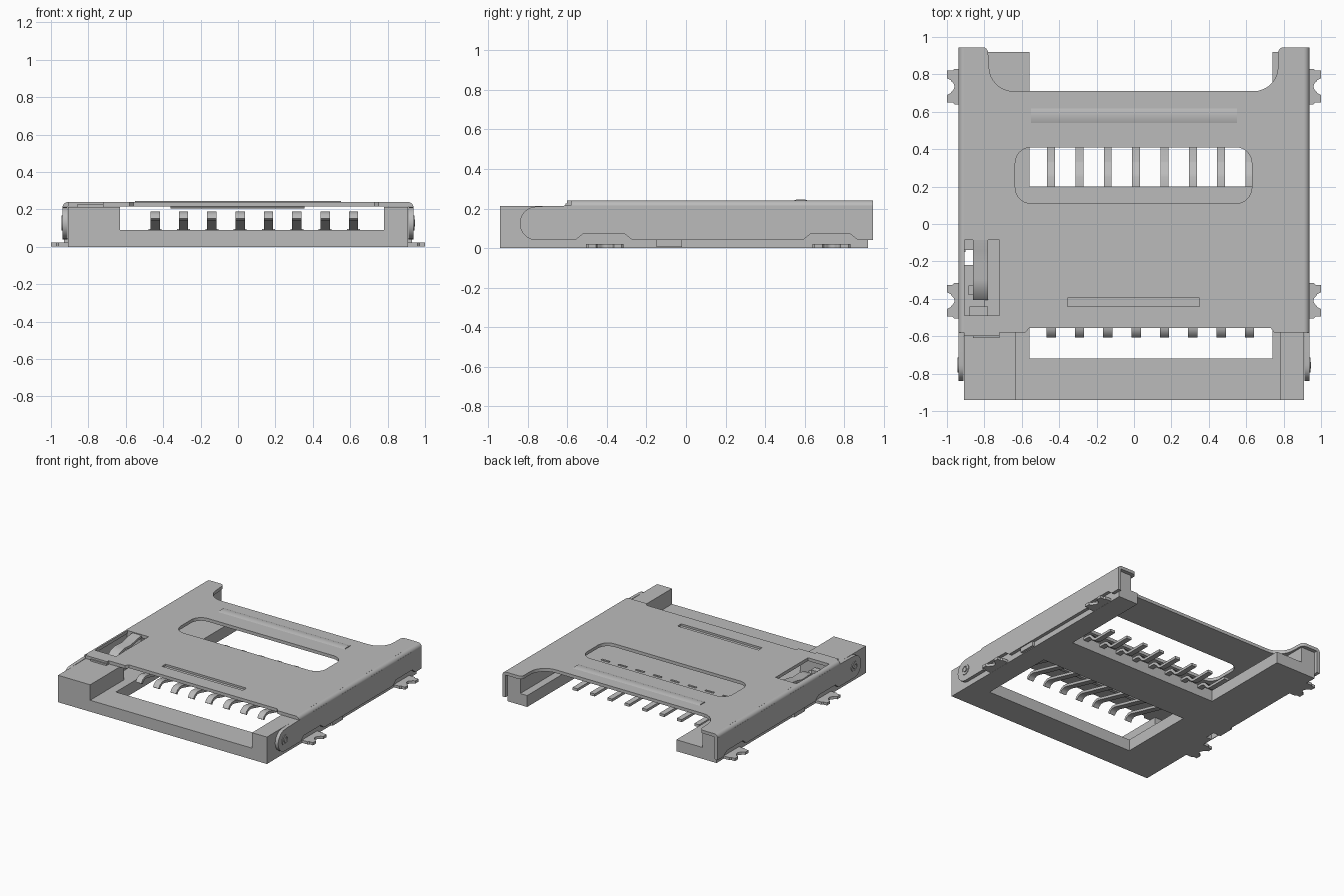
import bpy, bmesh, math
from mathutils import Matrix, Vector

if "Cube" in bpy.data.objects:
    bpy.data.objects.remove(bpy.data.objects["Cube"])

metal = bpy.data.materials.new("grey_metal")
metal.diffuse_color = (0.5, 0.5, 0.5, 1)
metal.use_nodes = True
metal.node_tree.nodes["Principled BSDF"].inputs["Base Color"].default_value = metal.diffuse_color

AXES = {'z': Matrix.Identity(3),
        'x': Matrix(((0, 0, 1), (1, 0, 0), (0, 1, 0))),   # loop is (y, z)
        'y': Matrix(((0, 1, 0), (0, 0, 1), (1, 0, 0)))}   # loop is (z, x)


def prism(name, loops, lo, hi, axis='z', smooth=30):
    """Extrude a filled outline (later loops are holes) from lo to hi along an axis."""
    cu = bpy.data.curves.new(name, 'CURVE')
    cu.dimensions = '2D'
    cu.fill_mode = 'BOTH'
    cu.extrude = (hi - lo) / 2
    for loop in loops:
        sp = cu.splines.new('POLY')
        sp.points.add(len(loop) - 1)
        for p, (u, v) in zip(sp.points, loop):
            p.co = (u, v, 0, 1)
        sp.use_cyclic_u = True
    ob = bpy.data.objects.new(name, cu)
    bpy.context.collection.objects.link(ob)
    bpy.ops.object.select_all(action='DESELECT')
    bpy.context.view_layer.objects.active = ob
    ob.select_set(True)
    bpy.ops.object.convert(target='MESH')
    ob = bpy.context.view_layer.objects.active
    bm = bmesh.new()
    bm.from_mesh(ob.data)
    for v in bm.verts:
        v.co = AXES[axis] @ (v.co + Vector((0, 0, (lo + hi) / 2)))
    bmesh.ops.remove_doubles(bm, verts=bm.verts, dist=1e-5)
    bmesh.ops.recalc_face_normals(bm, faces=bm.faces)
    bm.to_mesh(ob.data)
    bm.free()
    ob.data.materials.clear()
    ob.data.materials.append(metal)
    bpy.ops.object.shade_smooth_by_angle(angle=math.radians(smooth))
    return ob


def rect(x0, x1, y0, y1):
    return [(x0, y0), (x1, y0), (x1, y1), (x0, y1)]


def box(name, x0, x1, y0, y1, z0, z1):
    return prism(name, [rect(x0, x1, y0, y1)], z0, z1)


def arc(cx, cy, r, a0, a1, n=8):
    return [(cx + r * math.cos(math.radians(a0 + (a1 - a0) * i / n)),
             cy + r * math.sin(math.radians(a0 + (a1 - a0) * i / n))) for i in range(n + 1)]


def ribbon(path, t):
    """Closed outline of a strip of thickness t along a path."""
    left, right = [], []
    for i, p in enumerate(path):
        a, b = Vector(path[max(i - 1, 0)]), Vector(path[min(i + 1, len(path) - 1)])
        d = (b - a).normalized()
        n = Vector((-d.y, d.x)) * t / 2
        left.append(tuple(Vector(p) + n))
        right.append(tuple(Vector(p) - n))
    return left + right[::-1]


# Base frame: one floor with an open back bay, a front window and a switch hole
floor = [(-.91, -.94), (.91, -.94), (.91, .92), (.74, .92), (.74, .20),
         (-.56, .20), (-.56, .92), (-.91, .92)]
prism("base_floor", [floor, rect(-.56, .74, -.72, -.12), rect(-.905, -.86, -.22, -.14)], 0, .09)

# Raised front corners and side walls of the base
box("front_left_block", -.91, -.63, -.94, -.52, .09, .212)
box("front_right_block", .78, .91, -.94, -.52, .09, .212)
box("left_wall_rear", -.91, -.79, -.08, .92, .09, .212)
box("right_wall", .80, .91, -.52, .92, .09, .212)
box("switch_wall", -.80, -.72, -.52, -.08, .09, .13)
box("switch_stop", -.88, -.78, -.49, -.44, .09, .18)

# Shell top plate with concave rear corners
top = [(-.91, -.60), (-.72, -.60), (-.72, -.58), (-.58, -.58), (-.56, -.555), (.73, -.555),
       (.75, -.58), (.91, -.58), (.91, .945)]
top += arc(.80, .915, .03, 90, 180, 4) + arc(.64, .84, .13, 0, -90)
top += arc(-.645, .84, .13, -90, -180) + arc(-.81, .915, .03, 0, 90, 4) + [(-.91, .945)]
r = .085
slot = (arc(.63 - r, .11 + r, r, -90, 0) + arc(.63 - r, .41 - r, r, 0, 90)
        + arc(-.635 + r, .41 - r, r, 90, 180) + arc(-.635 + r, .11 + r, r, 180, 270))
prism("shell_top", [top, slot, rect(-.355, .35, -.44, -.395), rect(-.905, -.72, -.49, -.085)],
      .215, .24)

# Pressed rib at the front and shallow raised band at the rear
prism("front_rib", [[(-.445, .225), (-.43, .205), (-.405, .205), (-.39, .225),
                     (-.39, .235), (-.445, .235)][:4]], -.36, .355, 'x')
prism("rear_band", [[(.535, .238), (.56, .246), (.60, .246), (.625, .238)]], -.55, .55, 'x')

# Shell sides, rounded edges, hinge arms, hinge bosses and solder tabs on both sides
side = [(-.58, .215), (-.72, .212)] + arc(-.755, .125, .085, 90, 270, 14)
for y0, y1 in ((-.56, -.27), (.59, .87)):
    side += [(y0, .04), (y0 + .04, .072), (y1 - .04, .072), (y1, .04)]
side += [(.945, .04), (.945, .215)]
for s, label in ((-1, "left"), (1, "right")):
    prism(label + "_shell_side", [side], *sorted((s * .912, s * .938)), 'x')
    outer = [(z, s * x) for x, z in arc(.908, .21, .03, 0, 90)]
    inner = [(z, s * x) for x, z in arc(.908, .21, .006, 90, 0, 3)]
    prism(label + "_shell_edge", [outer + inner], -.58, .945, 'y', 40)
    prism(label + "_hinge_ring", [arc(-.755, .127, .04, 0, 345, 23), arc(-.755, .127, .026, 0, 345, 23)],
          *sorted((s * .93, s * .943)), 'x')
    prism(label + "_hinge_pin", [arc(-.755, .127, .018, 0, 337.5, 15)],
          *sorted((s * .93, s * .945)), 'x')
    for yc in (.735, -.41):
        tab = [(.88, yc - .095), (.96, yc - .095), (.97, yc - .085), (1, yc - .085), (1, yc - .045),
               (.98, yc - .035)] + arc(.99, yc, .03, 240, 120, 6)
        tab += [(.98, yc + .035), (1, yc + .045), (1, yc + .085), (.97, yc + .085),
                (.96, yc + .095), (.88, yc + .095)]
        prism(label + "_solder_tab", [[(s * x, y) for x, y in tab]], .001, .022)
    box(label + "_side_foot", *sorted((s * .90, s * .93)), -.15, -.02, .005, .045)

# Contact pins: spring arm with a curled tip, and a stepped solder tail
arm = [(-.05, .07), (-.14, .075), (-.30, .12), (-.48, .165), (-.53, .178),
       (-.56, .178), (-.585, .165), (-.598, .145)]
tail = [(.18, .07), (.25, .07), (.275, .062), (.315, .018), (.335, .011), (.50, .011)]
for i in range(8):
    x = -.443 + .1515 * i
    prism("contact_arm", [ribbon(arm, .02)], x - .025, x + .025, 'x', 40)
    prism("contact_tail", [ribbon(tail, .02)], x - .021, x + .021, 'x', 40)
    box("contact_marker", x - .035, x + .035, .113, .128, .088, .096)

# Detection switch: bowed leaf spring and its side contact
leaf = [(-.08, .225), (-.14, .218), (-.22, .20), (-.30, .205), (-.36, .19), (-.40, .15)]
prism("switch_spring", [ribbon(leaf, .018)], -.86, -.78, 'x', 40)
box("switch_contact", -.885, -.85, -.38, -.33, .09, .16)
box("latch_bridge", -.86, -.72, -.61, -.58, .205, .225)
